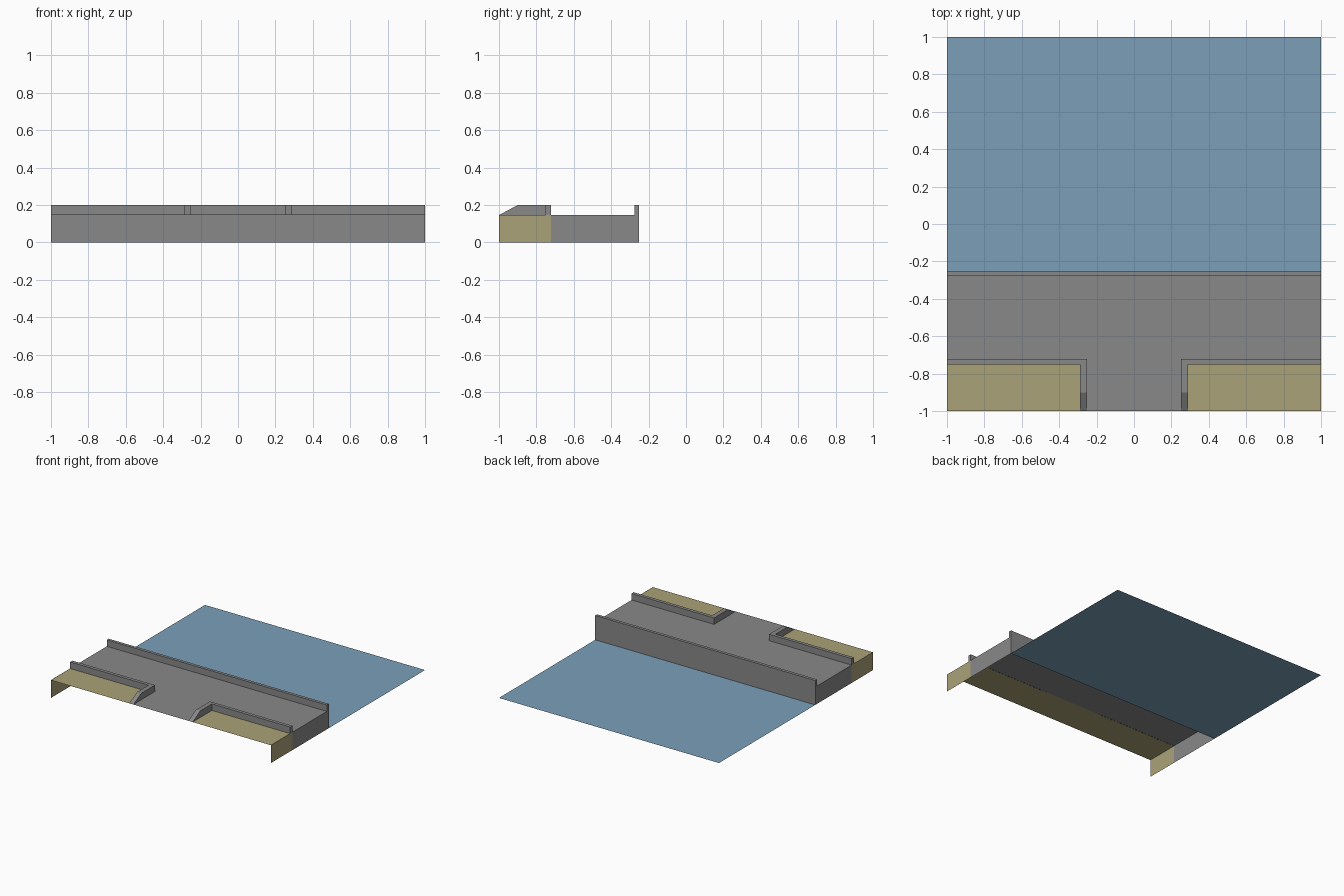
import bpy, bmesh

if "Cube" in bpy.data.objects:
    bpy.data.objects.remove(bpy.data.objects["Cube"])

DECK, TOP = 0.147, 0.2            # deck level and kerb top
QUAY, WALL_IN = -0.25, -0.275     # outer and inner face of the quay parapet
KERB_IN, KERB_OUT = -0.722, -0.75 # road side and grass side of the kerb
GATE, GATE_OUT = 0.25, 0.288      # half width of the opening, outer kerb side


def material(name, rgb):
    m = bpy.data.materials.new(name)
    m.diffuse_color = (*rgb, 1)
    m.use_nodes = True
    m.node_tree.nodes["Principled BSDF"].inputs["Base Color"].default_value = m.diffuse_color
    return m


concrete = material("concrete grey", (0.25, 0.25, 0.25))
grass = material("dry grass", (0.402, 0.361, 0.188))
water = material("water blue", (0.198, 0.347, 0.485))


def make(name, polys, mat, mirror=False):
    """Object from polygons, optionally mirrored across x = 0."""
    bm = bmesh.new()
    for p in polys:
        bm.faces.new([bm.verts.new(c) for c in p])
    bmesh.ops.remove_doubles(bm, verts=bm.verts, dist=1e-5)
    me = bpy.data.meshes.new(name)
    bm.to_mesh(me)
    bm.free()
    me.materials.append(mat)
    ob = bpy.data.objects.new(name, me)
    bpy.context.collection.objects.link(ob)
    if mirror:
        ob.modifiers.new("mirror", "MIRROR").use_mirror_merge = False
    return ob


def flat(x0, x1, y0, y1, z):
    return [(x0, y0, z), (x1, y0, z), (x1, y1, z), (x0, y1, z)]


def side(x, y0, y1, z0, z1):
    return [(x, y0, z0), (x, y1, z0), (x, y1, z1), (x, y0, z1)]


def prism(profile, x0, x1):
    """Sweep an open y-z profile along x, with both ends capped."""
    polys = [[(x0, *a), (x1, *a), (x1, *b), (x0, *b)]
             for a, b in zip(profile, profile[1:])]
    polys.append([(x1, *p) for p in reversed(profile)])
    polys.append([(x0, *p) for p in profile])
    return polys


# Water sheet
make("water", [flat(-1, 1, QUAY, 1, 0)], water)

# Grass bed runs under the driveway, with its outer side skirts
make("grass_bed", [flat(-1, 1, -1, KERB_IN, DECK - 0.001)], grass)
make("grass_skirt", [side(1, -1, KERB_IN, 0, DECK)], grass, True)

# Road deck, driveway and outer side skirts
make("road", [flat(-1, 1, KERB_IN, QUAY, DECK)], concrete)
make("driveway", [flat(-GATE, GATE, -1, KERB_IN, DECK)], concrete)
make("road_skirt", [side(1, KERB_IN, QUAY, 0, DECK)], concrete, True)

# Quay wall down to the water and the parapet above the deck
make("quay_wall", [[(1, QUAY, 0), (-1, QUAY, 0),
                    (-1, QUAY, DECK), (1, QUAY, DECK)]], concrete)
make("parapet", prism([(WALL_IN, DECK), (WALL_IN, TOP),
                       (QUAY, TOP), (QUAY, DECK)], -1, 1), concrete)

# Kerbs along the grass, turning to ramped ends beside the driveway
make("kerb_arm", prism([(KERB_OUT, DECK - 0.001), (KERB_OUT, TOP),
                        (KERB_IN, TOP), (KERB_IN, DECK)],
                       GATE_OUT, 1), concrete, True)
make("kerb_ramp", prism([(-1, DECK - 0.001), (-0.9, TOP),
                         (KERB_IN, TOP), (KERB_IN, DECK - 0.001)],
                        GATE, GATE_OUT), concrete, True)
